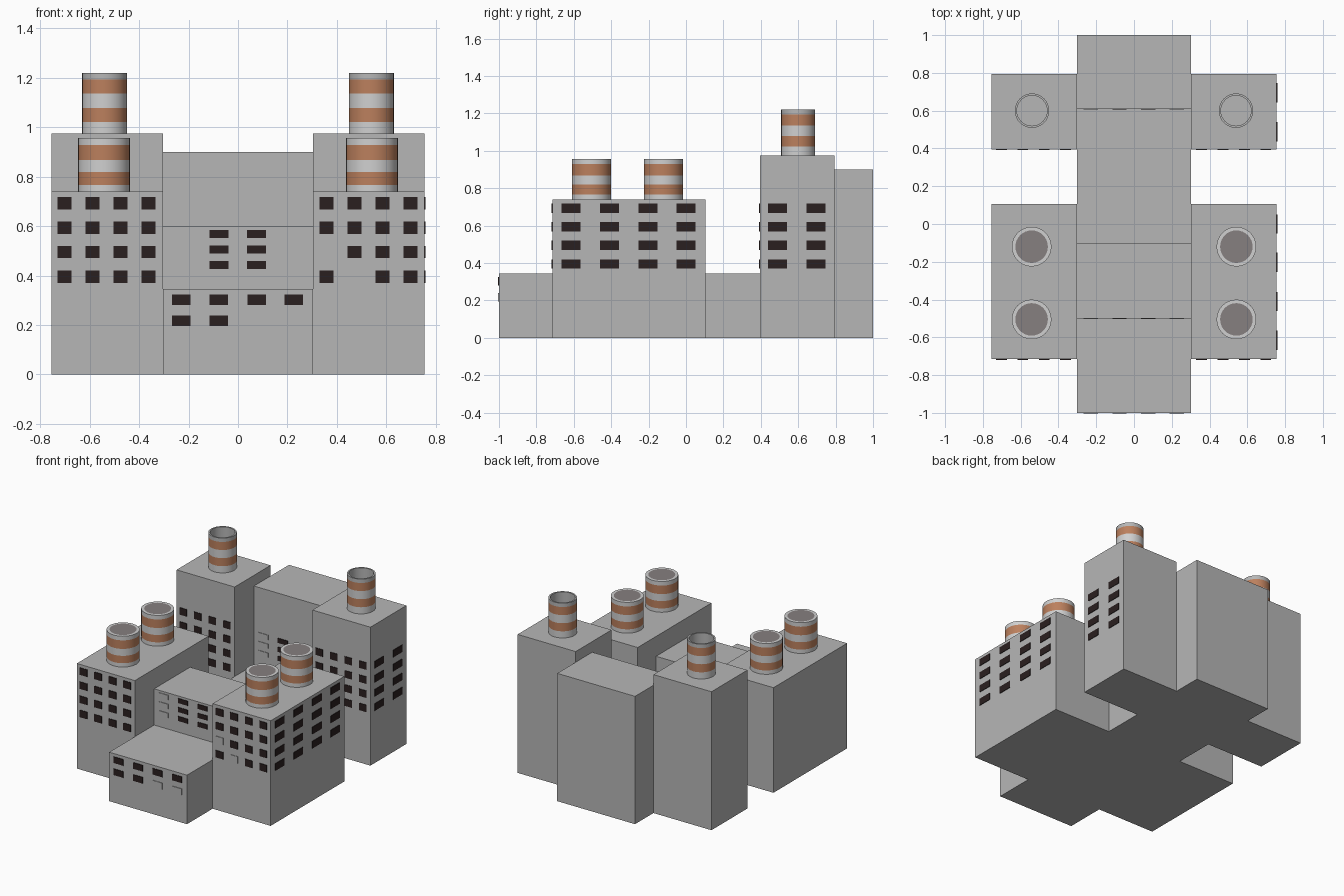
import bpy, bmesh, math

if "Cube" in bpy.data.objects:
    bpy.data.objects.remove(bpy.data.objects["Cube"])


def material(name, r, g, b):
    m = bpy.data.materials.new(name)
    m.diffuse_color = (r, g, b, 1)
    m.use_nodes = True
    m.node_tree.nodes["Principled BSDF"].inputs["Base Color"].default_value = m.diffuse_color
    return m


WALL = material("concrete_grey", 0.47, 0.47, 0.47)
DARK = material("window_dark", 0.023, 0.014, 0.014)
LIGHT = material("chimney_light_grey", 0.63, 0.63, 0.63)
ORANGE = material("stripe_orange", 0.50, 0.215, 0.11)
SOOT = material("chimney_cap_brown_grey", 0.24, 0.215, 0.215)


def finish(name, bm, mats):
    mesh = bpy.data.meshes.new(name)
    bm.to_mesh(mesh)
    bm.free()
    for m in mats:
        mesh.materials.append(m)
    ob = bpy.data.objects.new(name, mesh)
    bpy.context.collection.objects.link(ob)
    return ob


def add_box(bm, x0, x1, y0, y1, z0, z1):
    verts = bmesh.ops.create_cube(bm, size=1)["verts"]
    for v in verts:
        v.co = ((x0 + x1) / 2 + v.co.x * (x1 - x0),
                (y0 + y1) / 2 + v.co.y * (y1 - y0),
                (z0 + z1) / 2 + v.co.z * (z1 - z0))
    return list({f for v in verts for f in v.link_faces})


def block(name, *dims):
    bm = bmesh.new()
    add_box(bm, *dims)
    finish(name, bm, [WALL])


T = 0.004  # window plate thickness


def windows(name, axis, wall, cols, rows, w, h, blank=()):
    """Window plates on a front wall (axis 'y') or right wall (axis 'x');
    (column, row) pairs in blank are covered in the wall colour."""
    bm = bmesh.new()
    for i, c in enumerate(cols):
        for j, z in enumerate(rows):
            span = (c - w / 2, c + w / 2)
            if axis == "y":
                faces = add_box(bm, *span, wall - T, wall, z - h / 2, z + h / 2)
            else:
                faces = add_box(bm, wall, wall + T, *span, z - h / 2, z + h / 2)
            for f in faces:
                f.material_index = 1 if (i, j) in blank else 0
    finish(name, bm, [DARK, WALL])


def chimney(name, x, y, profile, bands, mats, seg=32):
    """Lathe a (radius, z) profile; bands gives the material of each ring."""
    bm = bmesh.new()
    rings = []
    for r, z in profile:
        rings.append([bm.verts.new((x + r * math.cos(2 * math.pi * k / seg),
                                    y + r * math.sin(2 * math.pi * k / seg), z))
                      for k in range(seg)])
    for a, b, m in zip(rings, rings[1:], bands):
        for k in range(seg):
            n = (k + 1) % seg
            bm.faces.new((a[k], a[n], b[n], b[k])).material_index = m
    bm.faces.new(rings[-1]).material_index = bands[-1]
    ob = finish(name, bm, mats)
    bpy.context.view_layer.objects.active = ob
    ob.select_set(True)
    bpy.ops.object.shade_smooth_by_angle(angle=math.radians(35))
    ob.select_set(False)


# central spine of the plant
X = 0.303
block("low_hall", -X, X, -1, 1, 0, 0.345)
block("middle_hall", -X, X, -0.5, -0.1, 0.345, 0.6)
block("rear_hall", -X, X, 0.61, 1, 0.345, 0.9)

# side wings and their chimneys
MATS = [LIGHT, ORANGE, WALL, SOOT]
for side, s in (("left", -1), ("right", 1)):
    xs = sorted((s * X, s * 0.755))
    block(side + "_front_wing", *xs, -0.715, 0.105, 0, 0.74)
    block(side + "_rear_wing", *xs, 0.395, 0.795, 0, 0.975)
    for n, y in (("a", -0.505), ("b", -0.12)):
        R = 0.105
        chimney(f"{side}_front_chimney_{n}", s * 0.542, y,
                [(R, 0.74), (R, 0.767), (R, 0.819), (R, 0.868), (R, 0.928),
                 (R, 0.957), (0.086, 0.957)], [0, 1, 0, 1, 0, 0, 3], MATS)
    R = 0.091
    chimney(side + "_rear_chimney", s * 0.54, 0.6,
            [(R, 0.975), (R, 1.022), (R, 1.079), (R, 1.136), (R, 1.193),
             (R, 1.22), (0.08, 1.22), (0.08, 0.977)],
            [0, 1, 0, 1, 2, 2, 2, 2], MATS)

# wing windows
ROWS = [0.693, 0.594, 0.495, 0.395]
for side, x0 in (("left", -0.702), ("right", 0.358)):
    cols = [x0 + 0.1133 * i for i in range(4)]
    blank = {(0, 2), (1, 3)} if side == "right" else ()
    windows(side + "_front_wing_windows", "y", -0.715, cols, ROWS, 0.057, 0.05, blank)
    windows(side + "_rear_wing_windows", "y", 0.395, cols, ROWS, 0.057, 0.05)
windows("front_wing_side_windows", "x", 0.755,
        [-0.615, -0.41, -0.203, 0.0], ROWS, 0.102, 0.05)
windows("rear_wing_side_windows", "x", 0.755, [0.489, 0.695], ROWS, 0.102, 0.05)

# hall windows
COLS = [-0.229, -0.077, 0.075, 0.226]
windows("low_hall_windows", "y", -1, COLS, [0.302, 0.217], 0.075, 0.044,
        {(2, 1), (3, 1)})
for name, y in (("middle_hall_windows", -0.5), ("rear_hall_windows", 0.61)):
    windows(name, "y", y, COLS, [0.568, 0.505, 0.442], 0.076, 0.033,
            {(c, r) for c in (0, 3) for r in range(3)})
